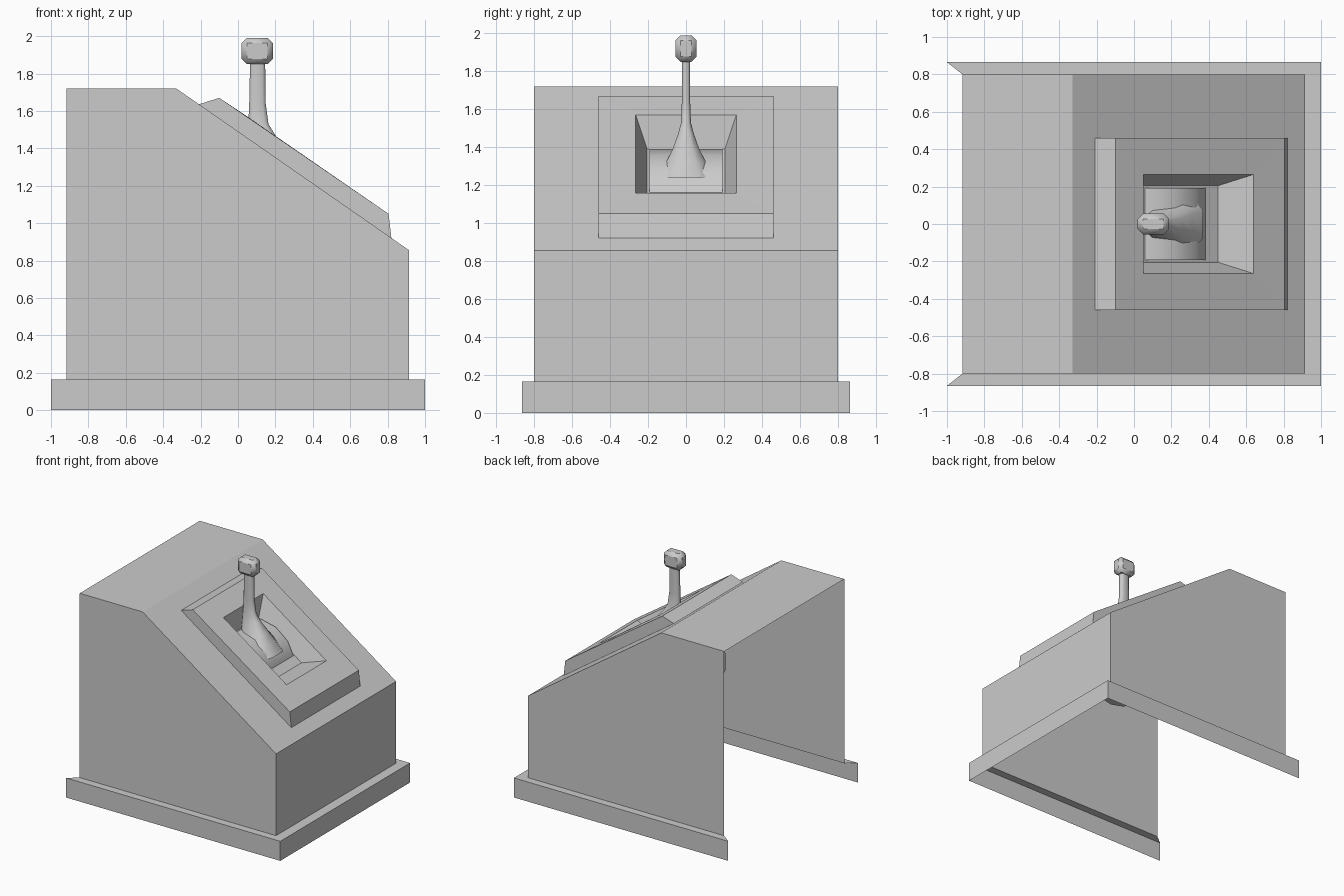
import bpy, bmesh, math

if "Cube" in bpy.data.objects:
    bpy.data.objects.remove(bpy.data.objects["Cube"])


def make(name, verts, faces, smooth=0, recalc=True):
    bm = bmesh.new()
    vs = [bm.verts.new(v) for v in verts]
    for f in faces:
        bm.faces.new([vs[i] for i in f])
    if recalc:
        bmesh.ops.recalc_face_normals(bm, faces=bm.faces)
    me = bpy.data.meshes.new(name)
    bm.to_mesh(me)
    bm.free()
    ob = bpy.data.objects.new(name, me)
    bpy.context.collection.objects.link(ob)
    if smooth:
        bpy.ops.object.select_all(action='DESELECT')
        bpy.context.view_layer.objects.active = ob
        ob.select_set(True)
        bpy.ops.object.shade_smooth_by_angle(angle=math.radians(smooth))
    return ob


def bridge(a, b, n, closed=True):
    """Quads between two n-point loops starting at indices a and b."""
    return [(a + i, a + (i + 1) % n, b + (i + 1) % n, b + i)
            for i in range(n if closed else n - 1)]


def rect(x0, z0, x1, z1, w):
    """Rectangle across y whose two ends sit at (x0,z0) and (x1,z1)."""
    return [(x0, -w, z0), (x1, -w, z1), (x1, w, z1), (x0, w, z0)]


def slope(x):
    return 1.72 - (x + 0.33) * 0.865 / 1.245


# Cabinet shell: open at the back and underneath, slope pierced for the lever well
W = 0.80
prof = [(-0.917, 0.165), (-0.917, 1.72), (-0.33, 1.72), (0.915, 0.855), (0.915, 0.165)]
v = [(x, -W, z) for x, z in prof] + [(x, W, z) for x, z in prof]
v += rect(0.0, slope(0.0), 0.68, slope(0.68), 0.30)
outer = [2, 3, 8, 7]
f = [(0, 4, 3, 2, 1), (5, 6, 7, 8, 9), (1, 2, 7, 6), (3, 4, 9, 8)]
f += [(outer[i], outer[(i + 1) % 4], 10 + (i + 1) % 4, 10 + i) for i in range(4)]
make("cabinet_shell", v, f)

# Plinth: outer skirt and mitred ledge on three sides
B, H = 0.865, 0.165
out = [(-1, -B), (1, -B), (1, B), (-1, B)]
inn = [(-0.917, -W), (0.915, -W), (0.915, W), (-0.917, W)]
v = [(x, y, 0) for x, y in out] + [(x, y, H) for x, y in out] + [(x, y, H) for x, y in inn]
make("plinth", v, bridge(0, 4, 4, False) + bridge(4, 8, 4, False))

# Raised lever plate with a tapered well
v = (rect(-0.21, 1.635, 0.82, 0.92, 0.46) + rect(-0.10, 1.67, 0.805, 1.05, 0.46)
     + rect(0.05, 1.57, 0.64, 1.16, 0.265) + rect(0.05, 1.39, 0.45, 1.115, 0.205))
make("lever_plate", v, bridge(0, 4, 4) + bridge(4, 8, 4) + bridge(8, 12, 4) + [(12, 13, 14, 15)],
     recalc=True)

# Pivot drum turning across the well
N, R = 14, 0.32
v = [(0.08 + R * math.sin(2 * math.pi * i / N), y, 1.07 + R * math.cos(2 * math.pi * i / N))
     for y in (-0.193, 0.193) for i in range(N)]
make("pivot_drum", v, bridge(0, N, N) + [tuple(range(N)), tuple(range(N, 2 * N))], 40)

# Lever stem flaring into the drum: (z, x min, x max, half depth)
sections = [(1.24, 0.055, 0.37, 0.15), (1.32, 0.055, 0.315, 0.105), (1.39, 0.055, 0.265, 0.07),
            (1.47, 0.055, 0.20, 0.042), (1.53, 0.055, 0.163, 0.026), (1.64, 0.06, 0.148, 0.022),
            (1.88, 0.065, 0.145, 0.022)]
v = []
for z, x0, x1, d in sections:
    cx, r = (x0 + x1) / 2, (x1 - x0) / 2
    for a, b in [(1, .5), (.6, 1), (-.6, 1), (-1, .5), (-1, -.5), (-.6, -1), (.6, -1), (1, -.5)]:
        v.append((cx + a * r, b * d, z))
f = []
for k in range(len(sections) - 1):
    f += bridge(8 * k, 8 * k + 8, 8)
f += [tuple(range(8)), tuple(range(len(v) - 8, len(v)))]
make("lever_stem", v, f, 60)

# Chamfered knob
v = [(0.103 + a * 0.083, b * 0.055, 1.92 + c * 0.07)
     for c in (-1, 1) for a, b in [(-1, -1), (1, -1), (1, 1), (-1, 1)]]
knob = make("lever_knob", v, bridge(0, 4, 4) + [(0, 1, 2, 3), (4, 5, 6, 7)], 60)
mod = knob.modifiers.new("chamfer", 'BEVEL')
mod.width = 0.027
mod.segments = 1
mod.limit_method = 'NONE'
